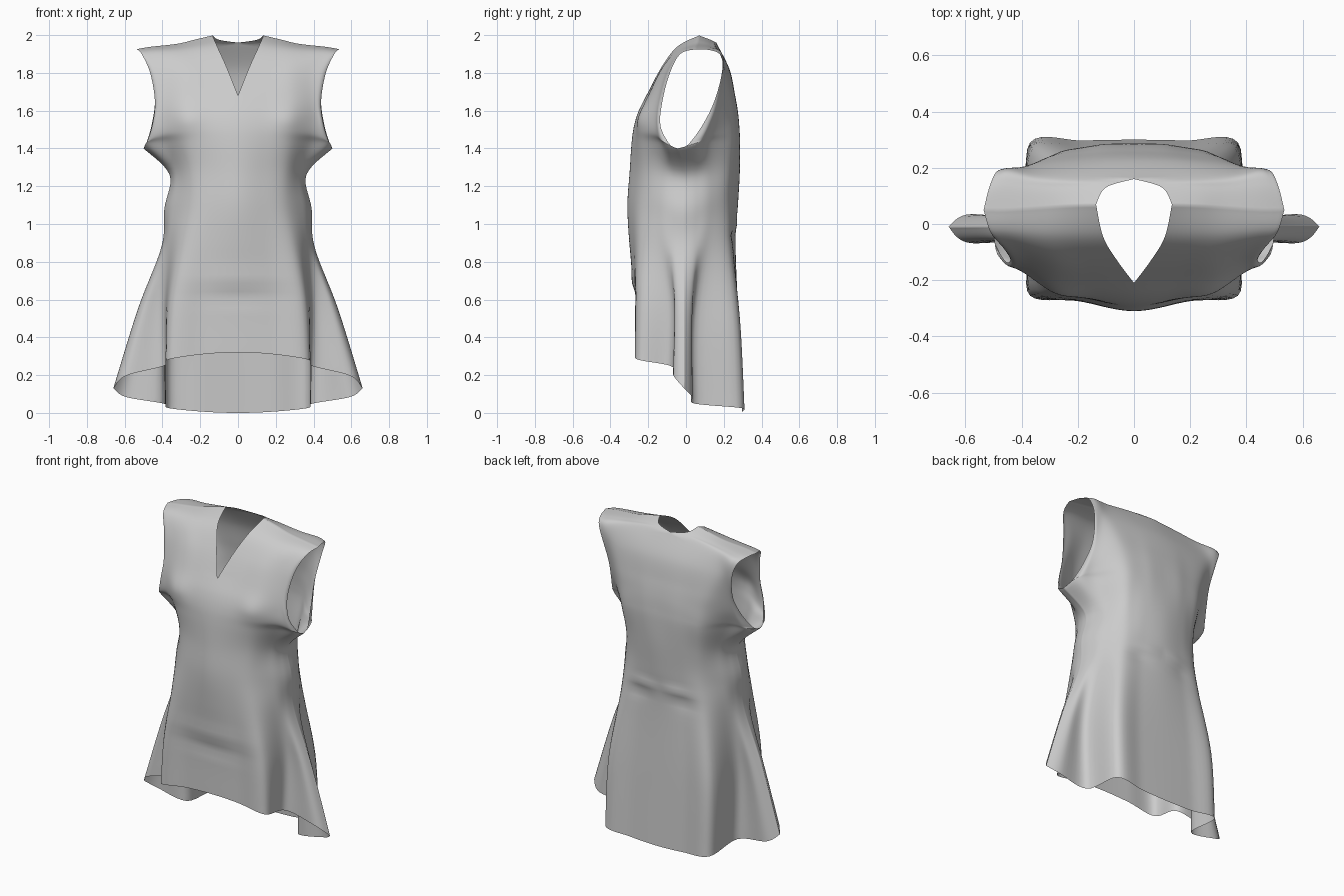
import bpy, bmesh, math
from mathutils import Vector

SUB = 7      # steps between neighbouring control points
ARMPIT = 5   # row at which the side seam ends and the armhole begins

# Rows from hem to shoulder: inner edge x,y,z | corner x,y | side x,y | outer edge x,y,z
FRONT = [
    (0, -.27, .32, .37, -.255, .395, -.08, .66, -.01, .13),
    (0, -.272, .60, .35, -.25, .395, -.08, .53, -.01, .55),
    (0, -.30, .90, .29, -.245, .365, -.13, .405, -.01, .88),
    (0, -.31, 1.10, .25, -.24, .34, -.14, .39, -.01, 1.08),
    (0, -.298, 1.28, .25, -.225, .325, -.125, .362, -.01, 1.26),
    (0, -.288, 1.43, .265, -.235, .38, -.14, .50, -.045, 1.40),
    (0, -.275, 1.52, .275, -.24, .40, -.165, .488, -.085, 1.42),
    (0, -.25, 1.60, .28, -.23, .40, -.165, .455, -.135, 1.52),
    (0, -.21, 1.68, .28, -.195, .39, -.15, .44, -.125, 1.65),
    (.06, -.13, 1.83, .28, -.13, .39, -.105, .465, -.085, 1.80),
    (.11, -.045, 1.94, .32, -.045, .45, -.035, .51, -.03, 1.90),
    (.135, .07, 1.998, .32, .06, .45, .05, .535, .05, 1.925),
]
BACK = [
    (0, .30, 0, .37, .29, .395, .045, .66, -.01, .13),
    (0, .28, .45, .36, .27, .395, .05, .53, -.01, .55),
    (0, .262, .90, .29, .23, .365, .11, .405, -.01, .88),
    (0, .275, 1.10, .25, .23, .34, .13, .39, -.01, 1.08),
    (0, .285, 1.28, .25, .24, .325, .13, .362, -.01, 1.26),
    (0, .286, 1.43, .27, .25, .38, .12, .50, -.045, 1.40),
    (0, .282, 1.51, .28, .25, .40, .13, .488, .01, 1.42),
    (0, .275, 1.59, .29, .245, .41, .155, .458, .085, 1.52),
    (0, .26, 1.68, .31, .235, .41, .18, .44, .15, 1.65),
    (0, .23, 1.82, .34, .21, .42, .20, .46, .19, 1.80),
    (0, .16, 1.96, .34, .17, .44, .19, .49, .185, 1.89),
    (.10, .13, 1.975, .33, .13, .45, .14, .515, .13, 1.92),
    (.135, .07, 1.998, .32, .06, .45, .05, .535, .05, 1.925),
]
# Soft folds: x, z, radius x, radius z, outward height
FRONT_FOLDS = [(0, .70, .25, .06, .008), (0, .62, .22, .03, -.012), (.27, 1.55, .08, .07, .012)]
BACK_FOLDS = [(.10, 1.00, .10, .03, .010), (.16, .93, .08, .025, -.012),
              (.22, 1.25, .05, .2, -.008), (.12, 1.50, .07, .2, .006)]


def spline(pts, ghost=None):
    """Smooth curve through the points; ghost sets the direction at the start."""
    out = []
    for i in range(len(pts) - 1):
        a, b = (pts[i - 1] if i else ghost or pts[0]), pts[i]
        c, d = pts[i + 1], pts[min(i + 2, len(pts) - 1)]
        for k in range(SUB):
            t = k / SUB
            out.append(.5 * (2 * b + (c - a) * t + (2 * a - 5 * b + 4 * c - d) * t * t
                             + (3 * b - 3 * c + d - a) * t ** 3))
    return out + [pts[-1].copy()]


def split_spline(pts, corner):
    """Smooth curve with one sharp corner."""
    return spline(pts[:corner + 1])[:-1] + spline(pts[corner:])


def section(r):
    """Five-part cross-section, ending in the rounded side flare."""
    xi, yi, zi, xw, yw, xb, yb, xo, yo, zo = r
    k = min(max((zi - 1.5) / .4, 0), 1)
    full = .45 + .35 * min(max((xo - .40) / .2, 0), 1)
    z = lambda low, high: zi + (zo - zi) * (low + (high - low) * k)
    return [Vector((xi, yi, zi)),
            Vector(((xi + xw) / 2, yi * .7 + yw * .3, z(.05, .3))),
            Vector((xw, yw, z(.2, .6))),
            Vector((xb, yb, z(.38, .8))),
            Vector((xb + (xo - xb) * .75, yb * full + yo * (1 - full), z(.65, .93))),
            Vector((xo, yo, zo))]


def add_panel(bm, rows, neck_row, folds, side):
    cols = [list(c) for c in zip(*[section(r) for r in rows])]
    lines = [split_spline(cols[0], neck_row)]
    lines += [spline(c) for c in cols[1:5]]
    lines += [split_spline(cols[5], ARMPIT)]
    grid = []
    for ctrl in zip(*lines):
        flip = Vector((-ctrl[1].x, ctrl[1].y, ctrl[1].z)) if ctrl[0].x < .001 else None
        pts = spline(ctrl, flip)
        for j, p in enumerate(pts):
            fade = 1 - (j / (len(pts) - 1)) ** 3
            for x, z, rx, rz, h in folds:
                p.y += side * h * fade * math.exp(-((p.x - x) / rx) ** 2 - ((p.z - z) / rz) ** 2)
        grid.append([bm.verts.new(p) for p in pts])
    for a, b in zip(grid, grid[1:]):
        for j in range(len(a) - 1):
            quad = (a[j], a[j + 1], b[j + 1], b[j])
            bm.faces.new(quad if side < 0 else quad[::-1])


# Tunic: front and back panels, sewn at the side seam and shoulder
bm = bmesh.new()
add_panel(bm, FRONT, 8, FRONT_FOLDS, -1)
add_panel(bm, BACK, 10, BACK_FOLDS, 1)
bmesh.ops.remove_doubles(bm, verts=bm.verts, dist=.0008)
mesh = bpy.data.meshes.new("tunic")
bm.to_mesh(mesh)
bm.free()
mesh.shade_smooth()
tunic = bpy.data.objects.new("tunic", mesh)
bpy.context.collection.objects.link(tunic)

# Other half
mirror = tunic.modifiers.new("mirror", 'MIRROR')
mirror.use_axis[0] = True
mirror.merge_threshold = .001
